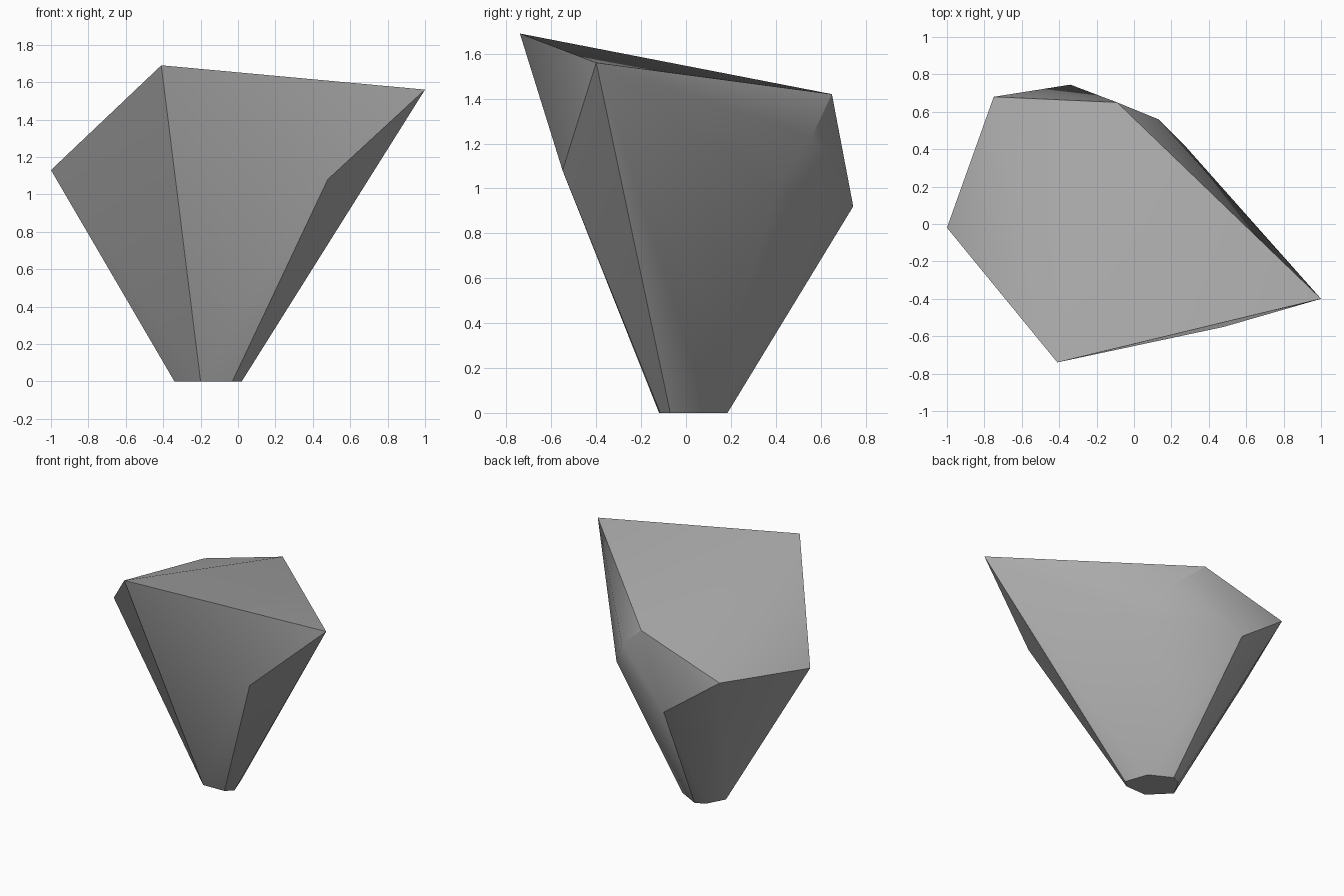
import bpy, bmesh
from math import radians

cube = bpy.data.objects.get("Cube")
if cube:
    bpy.data.objects.remove(cube)

# Plain grey stone
stone = bpy.data.materials.new("grey_stone")
stone.use_nodes = True
grey = (0.4, 0.4, 0.4, 1)
stone.diffuse_color = grey
stone.node_tree.nodes["Principled BSDF"].inputs["Base Color"].default_value = grey

# Narrow flat foot of the rock
foot = [(-.34, .02), (-.2, -.12), (-.03, -.115), (.02, -.07),
        (-.04, .1), (-.2, .185), (-.27, .15)]
# Corners around the widest part
waist = [(-1, -.02, 1.13), (.48, -.55, 1.08), (.28, .41, 1),
         (.13, .56, 1.23), (-.34, .745, .92)]
# Corners of the sloping top
crown = [(-.41, -.74, 1.69), (1, -.4, 1.56), (-.09, .65, 1.42), (-.75, .68, 1.22)]

# Wrap all corners in one faceted skin
bm = bmesh.new()
for p in [(x, y, 0) for x, y in foot] + waist + crown:
    bm.verts.new(p)
bmesh.ops.convex_hull(bm, input=bm.verts[:])
bmesh.ops.dissolve_limit(bm, angle_limit=radians(1.5), verts=bm.verts[:], edges=bm.edges[:])
bmesh.ops.recalc_face_normals(bm, faces=bm.faces[:])
mesh = bpy.data.meshes.new("rock")
bm.to_mesh(mesh)
bm.free()
mesh.materials.append(stone)

rock = bpy.data.objects.new("rock", mesh)
bpy.context.collection.objects.link(rock)
bpy.ops.object.select_all(action='DESELECT')
rock.select_set(True)
bpy.context.view_layer.objects.active = rock
bpy.ops.object.shade_smooth_by_angle(angle=radians(30))
